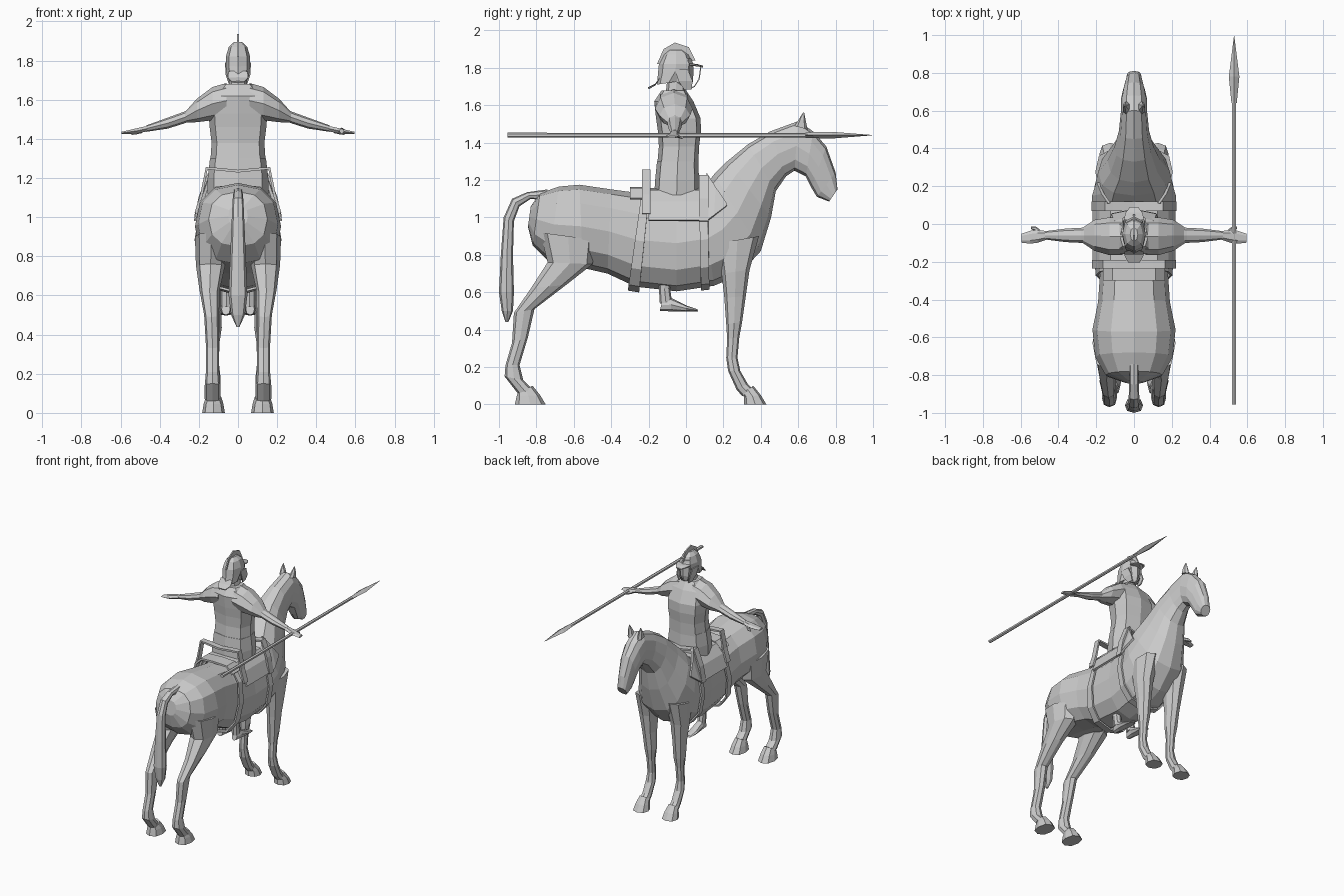
import bpy, bmesh, math
from mathutils import Vector

stone = bpy.data.materials.new("light grey")
stone.diffuse_color = (0.6, 0.6, 0.6, 1)


def loft(name, rings, closed=True, thick=0):
    """Skin a list of equal-length point rings; open strips can be given thickness."""
    bm = bmesh.new()
    rows = [[bm.verts.new(p) for p in r] for r in rings]
    n = len(rows[0])
    for a, b in zip(rows, rows[1:]):
        for i in range(n if closed else n - 1):
            j = (i + 1) % n
            bm.faces.new((a[i], a[j], b[j], b[i]))
    if closed and not thick:
        bm.faces.new(rows[0])
        bm.faces.new(rows[-1])
    bmesh.ops.recalc_face_normals(bm, faces=bm.faces)
    me = bpy.data.meshes.new(name)
    bm.to_mesh(me)
    bm.free()
    me.materials.append(stone)
    ob = bpy.data.objects.new(name, me)
    bpy.context.collection.objects.link(ob)
    if thick:
        m = ob.modifiers.new("thickness", "SOLIDIFY")
        m.thickness, m.offset = thick, 0
    return ob


def mirror(ob):
    ob.modifiers.new("mirror", "MIRROR")
    return ob


def power(v, e):
    return math.copysign(abs(v) ** e, v)


def ribs(name, rows, x=0, n=8, e=0.85, thick=0):
    """Loft from side-view pairs (y1, z1, y2, z2, half width)."""
    rings = []
    for y1, z1, y2, z2, w, *xx in rows:
        p, q = Vector((0, y1, z1)), Vector((0, y2, z2))
        cx = xx[0] if xx else x
        rings.append([(p + q) / 2 + (p - q) / 2 * power(math.cos(t), e)
                      + Vector((cx + w * power(math.sin(t), e), 0, 0))
                      for t in (2 * math.pi * i / n for i in range(n))])
    return loft(name, rings, thick=thick)


def limb(name, rows, n=8):
    """Loft along x from (x, y, z, half y, half z)."""
    return loft(name, [[(x, y + hy * math.cos(2 * math.pi * i / n),
                         z + hz * math.sin(2 * math.pi * i / n)) for i in range(n)]
                       for x, y, z, hy, hz in rows])


def arch(name, half, y0, y1, thick):
    """Saddle-shaped strip from half an outline of (x, z)."""
    pts = [(-x, z) for x, z in reversed(half) if x] + half
    return loft(name, [[(x, y, z) for x, z in pts] for y in (y0, y1)], False, thick)


# Horse body, neck and head in one skin
ribs("horse_body", [
    (-.83, 1.06, -.845, .95, .05), (-.78, 1.13, -.82, .85, .15),
    (-.68, 1.165, -.73, .76, .205), (-.57, 1.175, -.55, .73, .22),
    (-.40, 1.15, -.42, .70, .19), (-.25, 1.13, -.27, .63, .18),
    (-.05, 1.12, -.05, .605, .19), (.08, 1.14, .15, .635, .205),
    (.11, 1.18, .28, .69, .21), (.15, 1.23, .40, .82, .19),
    (.22, 1.30, .455, 1.0, .14), (.33, 1.39, .48, 1.14, .105),
    (.45, 1.46, .535, 1.22, .08), (.60, 1.515, .58, 1.25, .07),
    (.68, 1.46, .64, 1.22, .07), (.75, 1.38, .67, 1.16, .058),
    (.80, 1.24, .70, 1.11, .045), (.81, 1.15, .765, 1.085, .038)], n=12)

# Ears and tail
mirror(ribs("ear", [(.65, 1.47, .58, 1.49, .022, .04), (.64, 1.52, .60, 1.52, .016, .045),
                    (.632, 1.56, .625, 1.56, .003, .048)], n=6))
ribs("tail", [(-.74, 1.15, -.76, 1.09, .025), (-.85, 1.135, -.83, 1.10, .025),
              (-.93, 1.10, -.89, 1.06, .028), (-.975, 1.0, -.92, .98, .032),
              (-.99, .8, -.925, .8, .04), (-1.0, .6, -.92, .6, .048),
              (-.985, .5, -.925, .5, .035), (-.965, .44, -.95, .44, .008)])

# Horse legs and hooves
mirror(ribs("hind_leg", [
    (-.48, .88, -.78, .92, .085, .135), (-.50, .75, -.74, .76, .075, .14),
    (-.64, .64, -.83, .62, .052, .145), (-.81, .51, -.92, .49, .038, .135),
    (-.845, .36, -.93, .33, .034, .13), (-.89, .21, -.965, .21, .034, .13),
    (-.87, .13, -.97, .15, .04, .13), (-.82, .08, -.90, .06, .04, .13)]))
mirror(ribs("hind_hoof", [(-.82, .10, -.90, .06, .04), (-.78, .05, -.905, .045, .05),
                          (-.75, 0, -.915, 0, .058)], x=.125))
mirror(ribs("front_leg", [
    (.39, .90, .16, .86, .075, .13), (.34, .72, .19, .70, .06, .135),
    (.32, .58, .205, .57, .046, .13), (.30, .44, .215, .43, .042, .125),
    (.285, .36, .22, .35, .03, .125), (.275, .25, .215, .25, .028, .125),
    (.29, .18, .225, .18, .036, .125), (.33, .11, .27, .08, .034, .125),
    (.37, .07, .30, .045, .036, .125)]))
mirror(ribs("front_hoof", [(.36, .10, .30, .06, .036), (.40, .05, .31, .04, .05),
                           (.43, 0, .31, 0, .058)], x=.125))

# Saddle cloth, saddle boards, girths and breast flaps
arch("saddle_cloth", [(0, 1.15), (.12, 1.14), (.175, 1.08), (.212, .985)], -.20, .10, .015)
arch("rear_cloth", [(0, 1.155), (.11, 1.15), (.16, 1.1)], -.30, -.2, .015)
arch("rear_saddle_board", [(0, 1.235), (.10, 1.245), (.16, 1.25), (.185, 1.12), (.215, 1.02)],
     -.235, -.19, .014)
arch("front_saddle_board", [(0, 1.19), (.11, 1.21), (.15, 1.22), (.195, 1.10), (.218, .98)],
     .07, .12, .014)
ribs("rear_girth", [(-.235, 1.14, -.31, .615, .198), (-.195, 1.14, -.25, .605, .20)],
     n=12, thick=.012)
ribs("front_girth", [(.07, 1.14, .08, .615, .212), (.115, 1.15, .125, .62, .216)],
     n=12, thick=.012)
mirror(loft("breast_flap", [[(.13, .11, 1.24), (.217, .11, .98)],
                            [(.165, .16, 1.16), (.215, .15, 1.01)],
                            [(.19, .22, 1.07), (.195, .215, 1.06)]], False, .015))

# Rider torso: skirt, cuirass and shoulder plates
ribs("rider_skirt", [(.07, 1.12, -.17, 1.12, .155), (.07, 1.2, -.165, 1.2, .155),
                     (.065, 1.3, -.155, 1.3, .143)], e=.65)
ribs("rider_torso", [(.065, 1.27, -.155, 1.27, .142), (.07, 1.38, -.145, 1.38, .135),
                     (.08, 1.46, -.15, 1.46, .145), (.078, 1.53, -.16, 1.53, .15),
                     (.04, 1.62, -.17, 1.62, .13), (.0, 1.68, -.13, 1.68, .075)], e=.65)
mirror(limb("sleeve", [(.06, -.065, 1.595, .10, .09), (.13, -.065, 1.58, .10, .085),
                       (.21, -.06, 1.545, .082, .06), (.28, -.06, 1.505, .035, .022)]))

# Arms and hands
mirror(limb("arm", [(.2, -.06, 1.54, .045, .035), (.28, -.06, 1.507, .04, .03),
                    (.36, -.06, 1.48, .036, .028), (.47, -.06, 1.452, .022, .016)]))
mirror(limb("hand", [(.46, -.06, 1.453, .022, .016), (.51, -.065, 1.442, .034, .016),
                     (.55, -.07, 1.436, .034, .012), (.595, -.075, 1.43, .024, .007)], 6))
mirror(limb("thumb", [(.49, -.05, 1.44, .014, .012), (.52, -.026, 1.432, .013, .011),
                      (.545, -.02, 1.425, .006, .006)], 6))

# Rider legs and feet
mirror(ribs("rider_leg", [(.05, 1.14, -.13, 1.14, .06, .08), (.03, .9, -.12, .9, .05, .075),
                          (-.05, .75, -.15, .75, .042, .065), (-.085, .62, -.145, .62, .03, .06),
                          (-.075, .55, -.14, .54, .028, .06)]))
mirror(ribs("rider_foot", [(-.125, .56, -.14, .50, .022), (-.08, .57, -.08, .498, .03),
                           (0, .53, 0, .498, .035), (.06, .51, .065, .498, .025)], x=.062))

# Neck, head and helmet
ribs("neck", [(-.005, 1.65, -.11, 1.65, .048), (.0, 1.74, -.1, 1.74, .042)])
ribs("head", [(.025, 1.685, -.04, 1.70, .03), (.038, 1.73, -.09, 1.72, .048),
              (.04, 1.80, -.13, 1.80, .055), (.03, 1.85, -.12, 1.85, .05)])
ribs("helmet", [(-.03, 1.73, -.155, 1.71, .056), (.035, 1.79, -.15, 1.77, .062),
                (.04, 1.82, -.145, 1.82, .062), (.015, 1.87, -.12, 1.87, .047),
                (-.02, 1.895, -.09, 1.895, .02)])
loft("helmet_crest", [[(s, y, z) for y, z in
     ((.05, 1.84), (.015, 1.91), (-.06, 1.935), (-.12, 1.90), (-.155, 1.82), (-.06, 1.82))]
     for s in (-.005, .005)])
ribs("neck_guard", [(-.14, 1.75, -.15, 1.725, .055), (-.165, 1.715, -.165, 1.705, .058),
                    (-.205, 1.695, -.2, 1.685, .035)], n=6)
ribs("brow_guard", [(.02, 1.825, .02, 1.81, .062), (.06, 1.82, .06, 1.808, .05),
                    (.09, 1.812, .09, 1.802, .025)], n=6)
mirror(loft("cheek_guard", [[(.062, -.06, 1.79), (.06, .01, 1.79)],
                            [(.06, -.04, 1.73), (.055, .035, 1.73)],
                            [(.045, -.01, 1.685), (.04, .03, 1.685)]], False, .008))
# Narrow curved face bar
loft("face_bar", [[(s, y, z) for s in (-.006, .006)] for y, z in
                  ((.08, 1.81), (.07, 1.74), (.045, 1.70), (.02, 1.69))], False, .006)

# Spear with leaf-shaped point
ribs("spear_shaft", [(y, 1.44 + r, y, 1.44 - r, r) for y, r in ((-.955, .013), (.68, .012))],
     x=.53, n=6, e=1)
ribs("spear_point", [(.64, 1.455, .64, 1.425, .014), (.78, 1.458, .78, 1.422, .028),
                     (.995, 1.441, .995, 1.439, .001)], x=.53, n=4, e=1)
